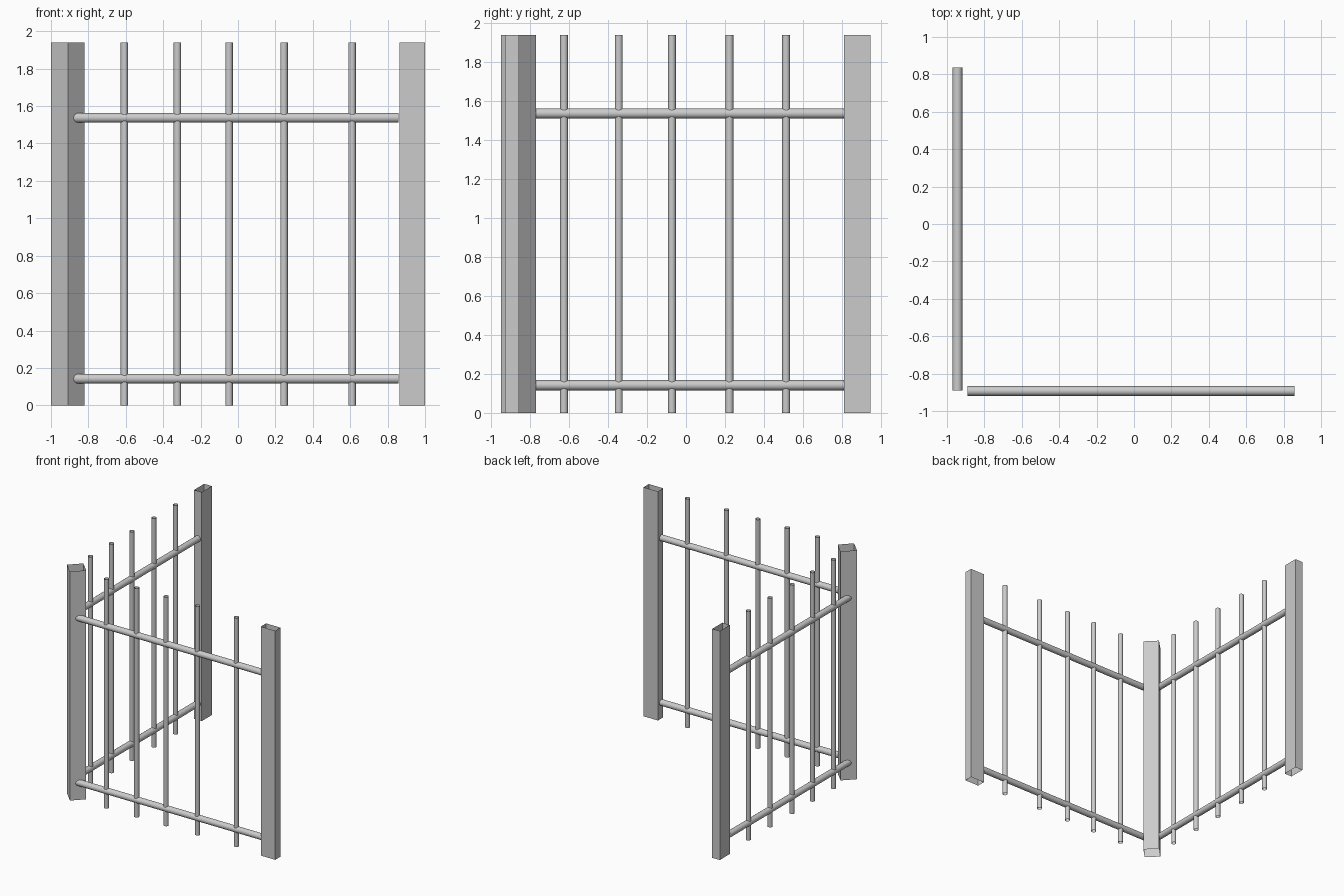
import bpy, bmesh, math
from mathutils import Matrix, Vector

if "Cube" in bpy.data.objects:
    bpy.data.objects.remove(bpy.data.objects["Cube"], do_unlink=True)

HEIGHT = 1.94
BAR_R, RAIL_R = 0.02, 0.026
FRONT_Y, SIDE_X = -0.893, -0.944   # centre lines of the two panels
RAIL_Z = (0.142, 1.537)

steel = bpy.data.materials.new("grey_steel")
steel.use_nodes = True
grey = (0.6, 0.6, 0.6, 1)
steel.diffuse_color = grey
steel.node_tree.nodes["Principled BSDF"].inputs["Base Color"].default_value = grey


def finish(name, bm, smooth):
    mesh = bpy.data.meshes.new(name)
    bm.to_mesh(mesh)
    bm.free()
    mesh.materials.append(steel)
    obj = bpy.data.objects.new(name, mesh)
    bpy.context.collection.objects.link(obj)
    if smooth:
        bpy.ops.object.select_all(action='DESELECT')
        obj.select_set(True)
        bpy.context.view_layer.objects.active = obj
        bpy.ops.object.shade_smooth_by_angle(angle=math.radians(40))
    return obj


def pipe(name, start, end, radius):
    """Open-ended round tube between two points."""
    start, end = Vector(start), Vector(end)
    axis = end - start
    turn = axis.to_track_quat('Z', 'Y').to_matrix().to_4x4()
    bm = bmesh.new()
    bmesh.ops.create_cone(bm, cap_ends=False, segments=16, radius1=radius,
                          radius2=radius, depth=axis.length,
                          matrix=Matrix.Translation((start + end) / 2) @ turn)
    return finish(name, bm, True)


def post(name, x, y, width, depth, angle=0):
    """Open-ended rectangular tube standing on the ground."""
    bm = bmesh.new()
    place = Matrix.Translation((x, y, HEIGHT / 2)) @ Matrix.Rotation(angle, 4, 'Z')
    bmesh.ops.create_cube(bm, size=1, matrix=place @ Matrix.Diagonal((width, depth, HEIGHT, 1)))
    bm.normal_update()
    ends = [f for f in bm.faces if abs(f.normal.z) > 0.9]
    bmesh.ops.delete(bm, geom=ends, context='FACES_ONLY')
    return finish(name, bm, False)


# Posts: the corner one is turned to face both panels
post("corner_post", -0.91, -0.86, 0.127, 0.127, math.radians(45))
post("front_end_post", 0.931, FRONT_Y, 0.135, 0.071)
post("side_end_post", SIDE_X, 0.879, 0.071, 0.135)

# Horizontal rails
for label, z in zip(("lower", "upper"), RAIL_Z):
    pipe(f"front_{label}_rail", (-0.89, FRONT_Y, z), (0.857, FRONT_Y, z), RAIL_R)
    pipe(f"side_{label}_rail", (SIDE_X, -0.89, z), (SIDE_X, 0.837, z), RAIL_R)

# Unevenly spaced upright bars
for i, x in enumerate((-0.607, -0.324, -0.048, 0.246, 0.61)):
    pipe(f"front_bar_{i + 1}", (x, FRONT_Y, 0), (x, FRONT_Y, HEIGHT), BAR_R)
for i, y in enumerate((-0.626, -0.345, -0.072, 0.223, 0.514)):
    pipe(f"side_bar_{i + 1}", (SIDE_X, y, 0), (SIDE_X, y, HEIGHT), BAR_R)
